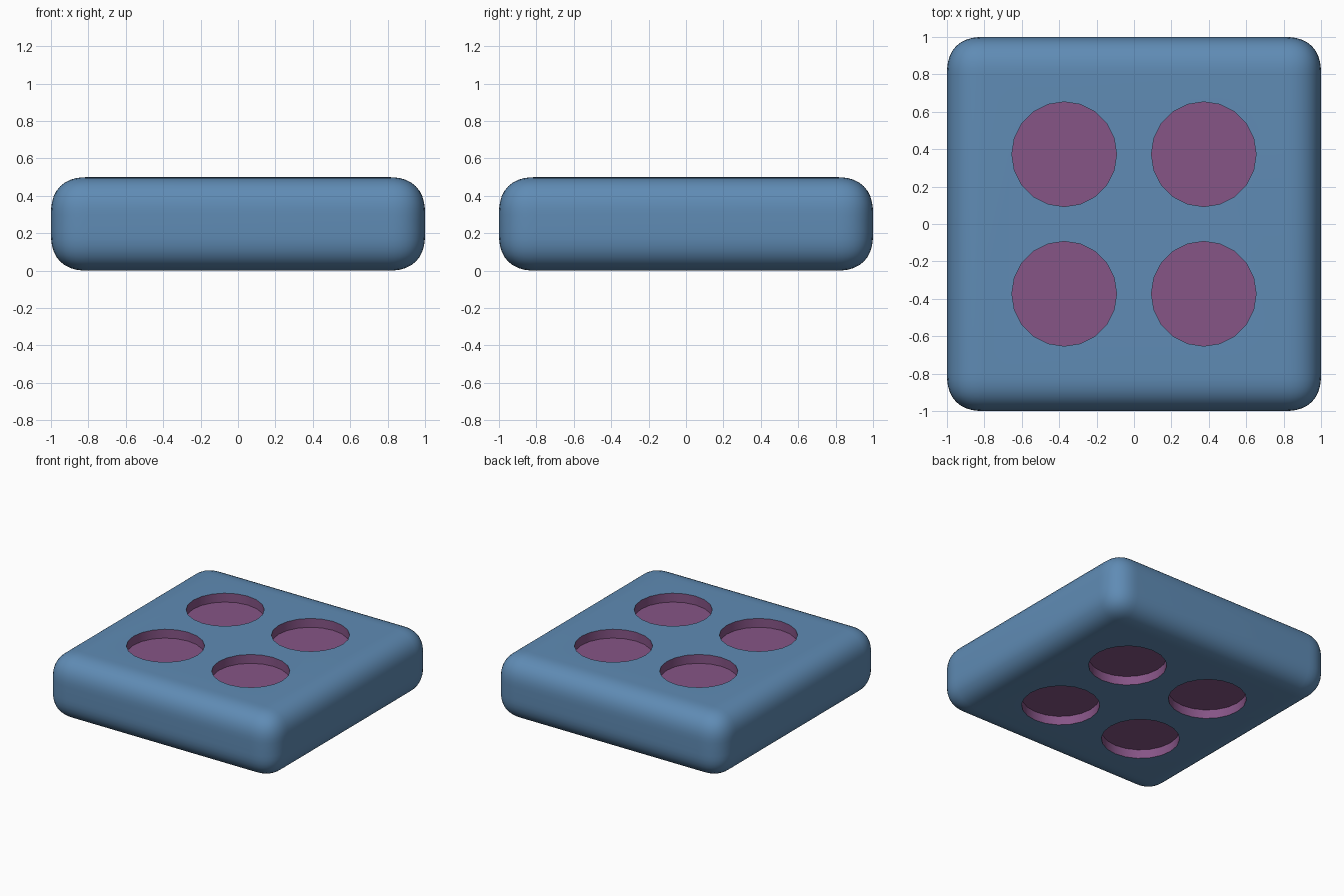
import bpy, bmesh, math
from mathutils import Matrix

if "Cube" in bpy.data.objects:
    bpy.data.objects.remove(bpy.data.objects["Cube"])

H, POS, R, DEPTH = 0.5, 0.373, 0.28, 0.07


def material(name, rgb):
    m = bpy.data.materials.new(name)
    m.diffuse_color = (*rgb, 1)
    m.use_nodes = True
    m.node_tree.nodes["Principled BSDF"].inputs["Base Color"].default_value = m.diffuse_color
    return m


def add_object(name, bm):
    me = bpy.data.meshes.new(name)
    bm.to_mesh(me)
    bm.free()
    ob = bpy.data.objects.new(name, me)
    bpy.context.collection.objects.link(ob)
    return ob


# Rounded slab
bm = bmesh.new()
bmesh.ops.create_cube(bm, size=1, matrix=Matrix.Translation((0, 0, H / 2)) @ Matrix.Diagonal((2, 2, H, 1)))
bmesh.ops.bevel(bm, geom=bm.edges[:], offset=0.2, segments=10, profile=0.57, affect='EDGES')
slab = add_object("rounded_slab", bm)
slab.data.materials.append(material("blue", (0.115, 0.26, 0.46)))
slab.data.materials.append(material("purple", (0.24, 0.09, 0.24)))

# Cutters for the round recesses, on the top and the underside
bm = bmesh.new()
for x in (-POS, POS):
    for y in (-POS, POS):
        for z in (0, H):
            bmesh.ops.create_cone(bm, cap_ends=True, segments=20, radius1=R, radius2=R,
                                  depth=2 * DEPTH, matrix=Matrix.Translation((x, y, z)))
cutter = add_object("recess_cutter", bm)
cutter.hide_render = True

mod = slab.modifiers.new("recesses", 'BOOLEAN')
mod.operation, mod.solver, mod.object = 'DIFFERENCE', 'EXACT', cutter
bpy.context.view_layer.objects.active = slab
slab.select_set(True)
cutter.select_set(False)
bpy.ops.object.modifier_apply(modifier=mod.name)
bpy.data.objects.remove(cutter)

# Recess walls and floors are purple: faces inside a recess circle, below the surface
for p in slab.data.polygons:
    c = p.center
    inside = math.hypot(abs(c.x) - POS, abs(c.y) - POS) < R + 0.01
    p.material_index = int(inside and 0.005 < c.z < H - 0.005)

bpy.ops.object.shade_smooth_by_angle(angle=math.radians(35))
